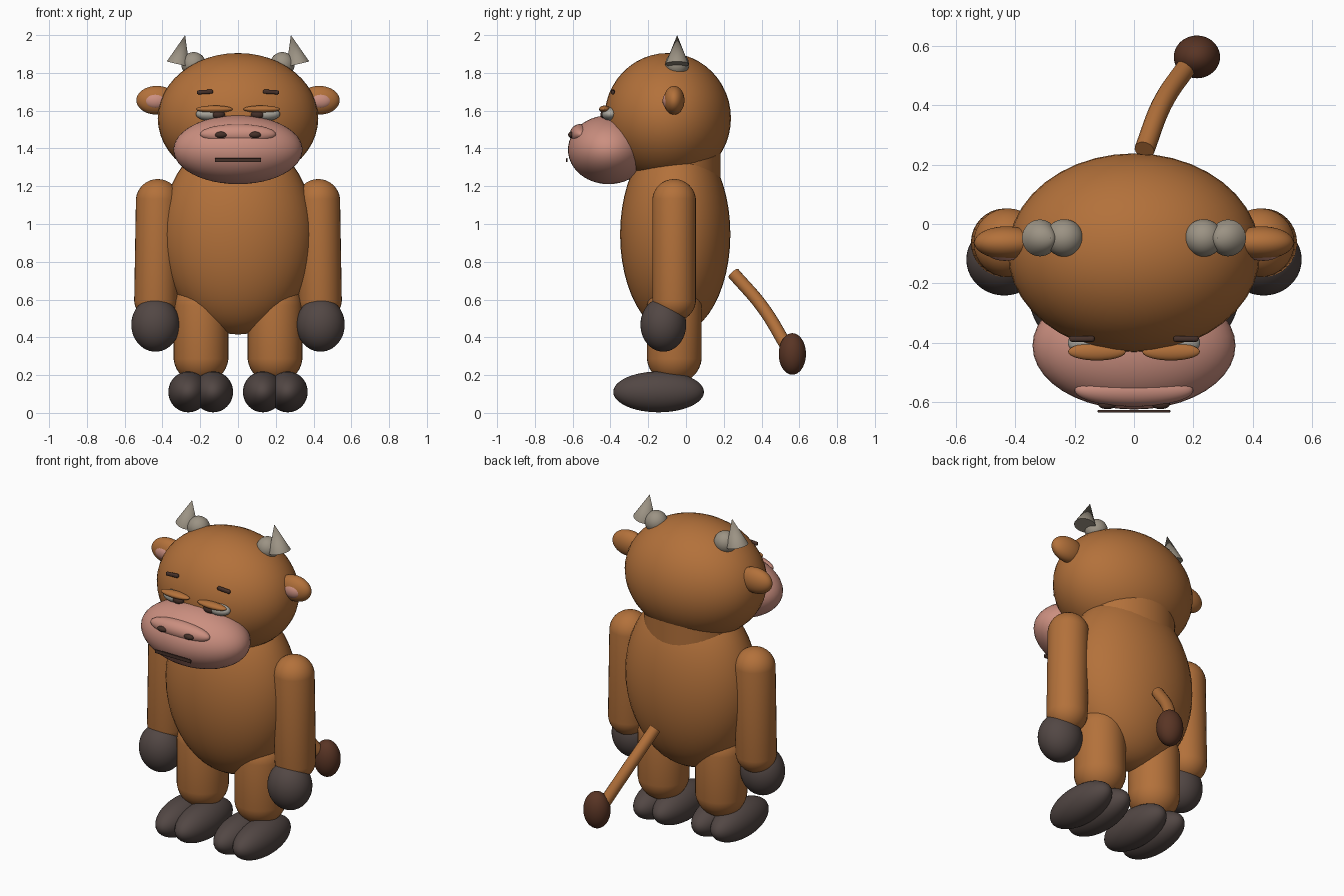
import bpy
import math
from mathutils import Vector

cube = bpy.data.objects.get("Cube")
if cube:
    bpy.data.objects.remove(cube, do_unlink=True)


def material(name, rgb):
    m = bpy.data.materials.new(name)
    m.use_nodes = True
    color = (*rgb, 1)
    m.diffuse_color = color
    m.node_tree.nodes["Principled BSDF"].inputs["Base Color"].default_value = color
    return m


FUR = material("orange brown fur", (0.45, 0.165, 0.043))
PINK = material("dusty pink skin", (0.60, 0.275, 0.215))
HOOF = material("dark grey hoof", (0.085, 0.063, 0.058))
HORN = material("warm grey horn", (0.33, 0.29, 0.23))
TUFT = material("dark brown hair", (0.10, 0.035, 0.018))
EYE = material("eye grey", (0.42, 0.40, 0.35))
DARK = material("dark facial brown", (0.06, 0.03, 0.022))


def finish(name, mat, angle=40):
    ob = bpy.context.object
    ob.name = name
    ob.data.materials.append(mat)
    bpy.ops.object.shade_smooth_by_angle(angle=math.radians(angle))
    return ob


def ellipsoid(name, loc, radii, mat, rot=(0, 0, 0)):
    bpy.ops.mesh.primitive_uv_sphere_add(segments=40, ring_count=24, location=loc, rotation=rot)
    bpy.context.object.scale = radii
    return finish(name, mat)


def capsule(name, bottom, top, radius, mat):
    """Sphere pulled apart at its equator, aligned from bottom to top."""
    a, b = Vector(bottom), Vector(top)
    axis = b - a
    bpy.ops.mesh.primitive_uv_sphere_add(segments=32, ring_count=17, radius=radius, location=(a + b) / 2)
    ob = bpy.context.object
    for v in ob.data.vertices:
        v.co.z += math.copysign(axis.length / 2, v.co.z)
    ob.rotation_euler = axis.to_track_quat("Z", "Y").to_euler()
    return finish(name, mat)


def bar(name, loc, size, mat, rot=(0, 0, 0)):
    bpy.ops.mesh.primitive_cube_add(size=1, location=loc, rotation=rot)
    ob = bpy.context.object
    ob.scale = size
    bpy.ops.object.transform_apply(location=False, rotation=False, scale=True)
    bev = ob.modifiers.new("rounding", "BEVEL")
    bev.width = min(size) * 0.4
    bev.segments = 3
    return finish(name, mat)


# Body, neck and head
ellipsoid("body", (0, -0.057, 0.945), (0.405, 0.292, 0.53), FUR)
bpy.ops.mesh.primitive_cylinder_add(vertices=48, radius=1, depth=0.2, location=(0, -0.055, 1.31))
bpy.context.object.scale = (0.28, 0.238, 1)
finish("neck", FUR)
ellipsoid("head", (0, -0.097, 1.56), (0.425, 0.335, 0.345), FUR)

# Muzzle with nose pad and mouth
ellipsoid("muzzle", (0, -0.41, 1.393), (0.342, 0.215, 0.182), PINK)
ellipsoid("nose_pad", (0, -0.56, 1.475), (0.2, 0.055, 0.054), PINK)
bar("mouth", (0, -0.631, 1.338), (0.245, 0.008, 0.022), DARK)

for side, s in (("left", 1), ("right", -1)):
    # Face details
    ellipsoid(side + "_nostril", (s * 0.09, -0.606, 1.472), (0.031, 0.018, 0.017), DARK)
    ellipsoid(side + "_eye", (s * 0.145, -0.4, 1.582), (0.078, 0.045, 0.036), EYE)
    ellipsoid(side + "_pupil", (s * 0.105, -0.428, 1.58), (0.036, 0.025, 0.025), DARK)
    ellipsoid(side + "_eyelid", (s * 0.125, -0.43, 1.608), (0.097, 0.03, 0.019), FUR)
    bar(side + "_eyebrow", (s * 0.175, -0.387, 1.699), (0.085, 0.02, 0.022), DARK, (0, s * 0.06, 0))

    # Ears
    ellipsoid(side + "_ear", (s * 0.43, -0.063, 1.655), (0.108, 0.055, 0.076), FUR)
    ellipsoid(side + "_inner_ear", (s * 0.435, -0.092, 1.652), (0.062, 0.032, 0.044), PINK)

    # Horns: round base with an inward leaning point
    ellipsoid(side + "_horn_base", (s * 0.235, -0.047, 1.845), (0.065, 0.063, 0.065), HORN)
    base, tip = Vector((s * 0.317, -0.047, 1.846)), Vector((s * 0.28, -0.047, 2.0))
    axis = tip - base
    bpy.ops.mesh.primitive_cone_add(vertices=32, radius1=0.062, radius2=0, depth=axis.length,
                                    location=(base + tip) / 2,
                                    rotation=axis.to_track_quat("Z", "Y").to_euler())
    finish(side + "_horn_tip", HORN)

    # Arms and hands
    capsule(side + "_arm", (s * 0.434, -0.063, 0.6), (s * 0.425, -0.063, 1.122), 0.116, FUR)
    ellipsoid(side + "_hand", (s * 0.437, -0.12, 0.467), (0.128, 0.121, 0.143), HOOF)

    # Legs and cloven feet
    capsule(side + "_leg", (s * 0.196, -0.062, 0.3), (s * 0.196, -0.062, 0.555), 0.146, FUR)
    for part, x in (("inner", 0.132), ("outer", 0.263)):
        ellipsoid(f"{side}_{part}_toe", (s * x, -0.145, 0.111), (0.106, 0.24, 0.108), HOOF)

# Tail: tapered-free tube along a curve, with a tuft
curve = bpy.data.curves.new("tail", "CURVE")
curve.dimensions = "3D"
curve.bevel_depth = 0.034
curve.bevel_resolution = 6
curve.use_fill_caps = True
spline = curve.splines.new("BEZIER")
path = [(0.035, 0.25, 0.74), (0.095, 0.405, 0.56), (0.185, 0.54, 0.34)]
spline.bezier_points.add(len(path) - 1)
for point, co in zip(spline.bezier_points, path):
    point.co = co
    point.handle_left_type = point.handle_right_type = "AUTO"
curve.materials.append(FUR)
tail = bpy.data.objects.new("tail", curve)
bpy.context.collection.objects.link(tail)
ellipsoid("tail_tuft", (0.212, 0.563, 0.312), (0.078, 0.072, 0.11), TUFT)
